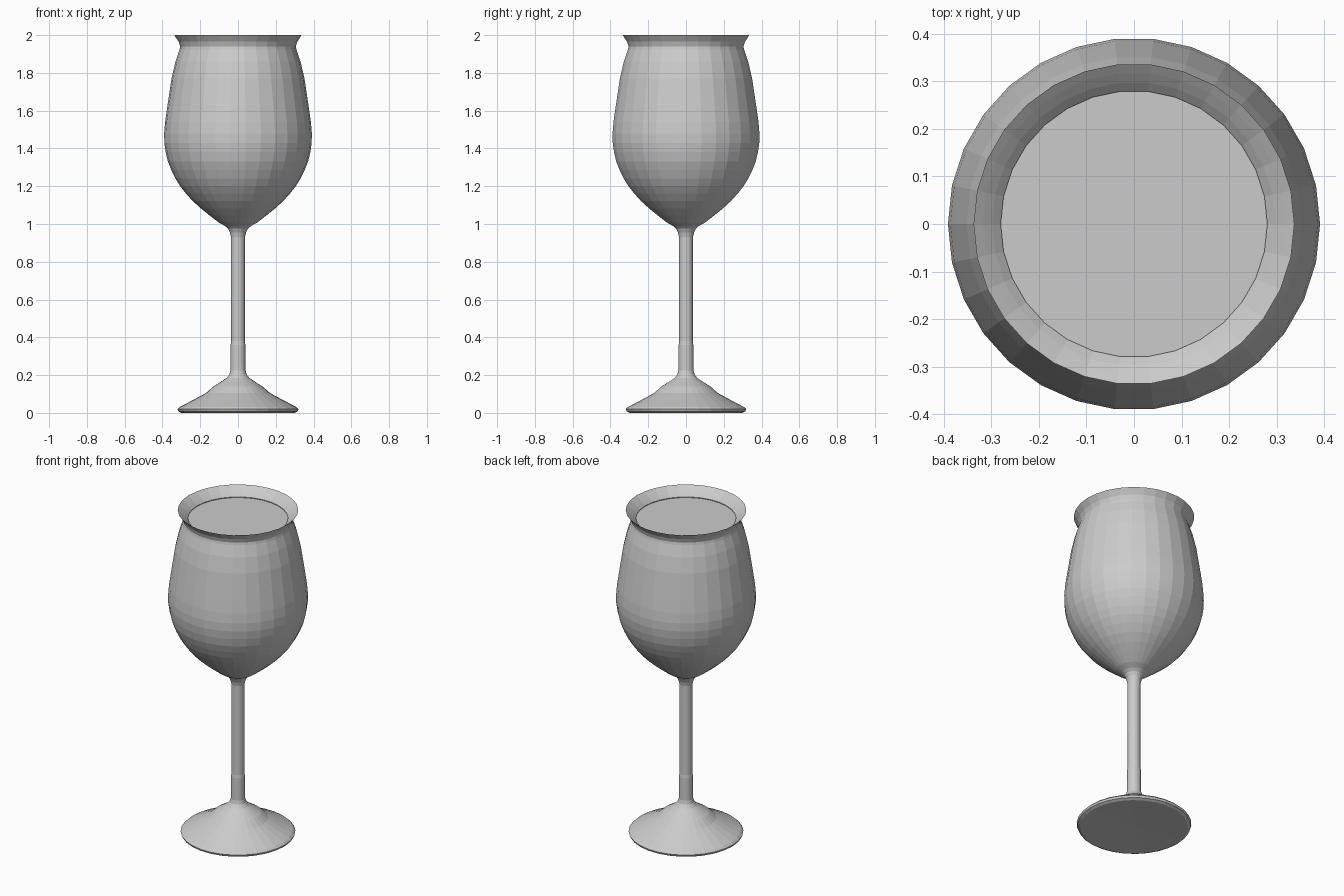
import bpy, math

if "Cube" in bpy.data.objects:
    bpy.data.objects.remove(bpy.data.objects["Cube"])

SIDES = 30

grey = bpy.data.materials.new("light grey")
grey.diffuse_color = (0.6, 0.6, 0.6, 1)
grey.use_nodes = True
grey.node_tree.nodes["Principled BSDF"].inputs["Base Color"].default_value = grey.diffuse_color


def lathe(name, profile):
    """Spin (radius, height) points around z; radius 0 becomes a pole."""
    verts, faces, rings = [], [], []
    for r, z in profile:
        n = 1 if r == 0 else SIDES
        start = len(verts)
        for i in range(n):
            a = math.tau * i / SIDES
            verts.append((r * math.cos(a), r * math.sin(a), z))
        rings.append([start + (i % n) for i in range(SIDES)])
    for low, high in zip(rings, rings[1:]):
        for i in range(SIDES):
            j = (i + 1) % SIDES
            quad = [low[i], low[j], high[j], high[i]]
            faces.append(list(dict.fromkeys(quad)))
    mesh = bpy.data.meshes.new(name)
    mesh.from_pydata(verts, [], faces)
    mesh.materials.append(grey)
    obj = bpy.data.objects.new(name, mesh)
    bpy.context.collection.objects.link(obj)
    return obj


# Outer bowl outline, reused for the inner wall
bowl = [(0.102, 1.008), (0.15, 1.045), (0.197, 1.083), (0.24, 1.122),
        (0.276, 1.162), (0.306, 1.2), (0.331, 1.24), (0.353, 1.285),
        (0.371, 1.33), (0.383, 1.38), (0.39, 1.43), (0.391, 1.48),
        (0.386, 1.54), (0.376, 1.61), (0.352, 1.77), (0.331, 1.86),
        (0.309, 1.925), (0.306, 1.94), (0.314, 1.965)]

# Foot and stem
foot_stem = [(0, 0.01), (0.30, 0.0), (0.316, 0.008), (0.321, 0.02), (0.308, 0.032),
             (0.24, 0.067), (0.17, 0.105), (0.13, 0.14), (0.09, 0.165),
             (0.06, 0.185), (0.046, 0.203), (0.04, 0.225), (0.039, 0.36),
             (0.036, 0.38), (0.037, 0.93), (0.043, 0.955), (0.053, 0.975),
             (0.07, 0.99)]

# Inner wall, offset inwards from the bowl
inner = [(r - 0.026, z + 0.01) for r, z in reversed(bowl[:-1])]
lip = [(0.337, 2.0), (0.318, 1.985), (0.298, 1.968)]

lathe("glass", foot_stem + bowl + lip + inner + [(0, 1.01)])

# Drink surface filling the bowl up to the neck
lathe("drink_surface", [(0.281, 1.945), (0, 1.945)])
